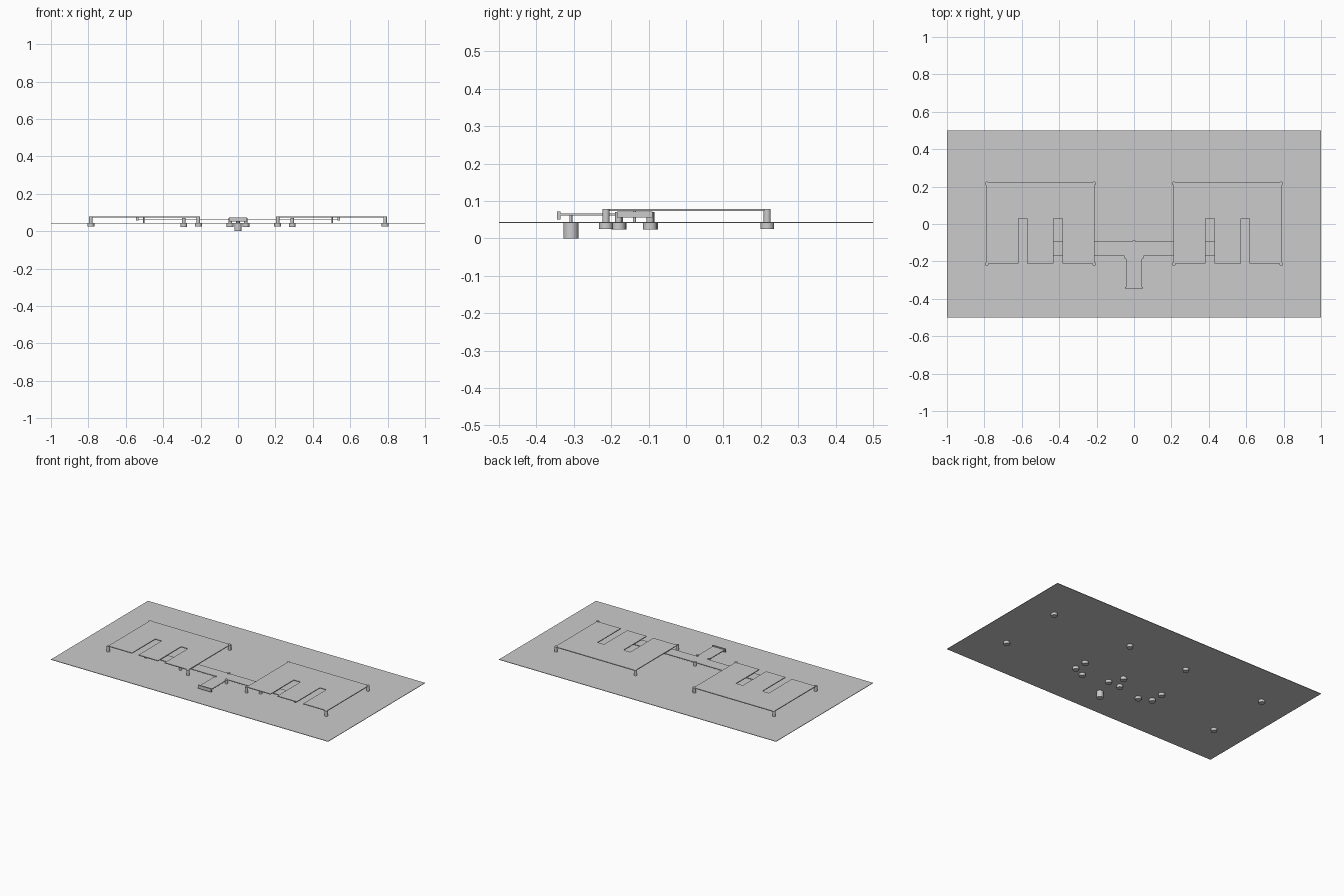
import bpy, bmesh

if "Cube" in bpy.data.objects:
    bpy.data.objects.remove(bpy.data.objects["Cube"])


def prism(name, points, z0, z1):
    """Extrude a flat outline from z0 to z1."""
    bm = bmesh.new()
    face = bm.faces.new([bm.verts.new((x, y, z0)) for x, y in points])
    res = bmesh.ops.extrude_face_region(bm, geom=[face])
    top = [v for v in res["geom"] if isinstance(v, bmesh.types.BMVert)]
    bmesh.ops.translate(bm, verts=top, vec=(0, 0, z1 - z0))
    bmesh.ops.recalc_face_normals(bm, faces=bm.faces)
    mesh = bpy.data.meshes.new(name)
    bm.to_mesh(mesh)
    bm.free()
    ob = bpy.data.objects.new(name, mesh)
    bpy.context.collection.objects.link(ob)
    return ob


def block(name, x0, x1, y0, y1, z0, z1):
    return prism(name, [(x0, y0), (x1, y0), (x1, y1), (x0, y1)], z0, z1)


def rod(name, x, y, r, z0, z1):
    bpy.ops.mesh.primitive_cylinder_add(vertices=32, radius=r, depth=z1 - z0,
                                        location=(x, y, (z0 + z1) / 2))
    ob = bpy.context.object
    ob.name = name
    bpy.ops.object.shade_smooth_by_angle()


PLATE_LO, PLATE_HI = 0.0415, 0.0445


def peg(name, x, y, foot, top):
    """Guide post above the plate with a wider foot below it."""
    rod(name + "_post", x, y, 0.0095, PLATE_LO, top)
    rod(name + "_foot", x, y, 0.0185, foot, PLATE_LO)


# base sheet
block("base_sheet", -1, 1, -0.5, 0.5, PLATE_LO, PLATE_HI)

for s in (-1, 1):
    # raised panel with two open slots
    panel = [(0.21, 0.222), (0.21, -0.21), (0.382, -0.21), (0.382, 0.029),
             (0.431, 0.029), (0.431, -0.21), (0.571, -0.21), (0.571, 0.029),
             (0.618, 0.029), (0.618, -0.21), (0.79, -0.21), (0.79, 0.222)]
    prism("slotted_panel", [(s * x, y) for x, y in panel], 0.073, 0.078)
    # panel corner pegs
    for x in (0.212, 0.787):
        for y in (-0.214, 0.217):
            peg("panel_peg", s * x, y, 0.025, 0.079)
    # slider guide pegs
    for x, y in ((0.29, -0.18), (0.29, -0.096), (0.042, -0.178)):
        peg("guide_peg", s * x, y, 0.0235, 0.07)
    # slider end flange and pin
    block("end_flange", s * 0.533, s * 0.545, -0.185, -0.09, 0.056, 0.072)
    rod("slider_pin", s * 0.505, -0.138, 0.004, PLATE_HI, 0.075)
peg("centre_guide_peg", 0, -0.094, 0.0235, 0.07)

# T-shaped slider with front handle flange
slider = [(-0.54, -0.094), (-0.54, -0.171), (-0.043, -0.171), (-0.043, -0.34)]
prism("slider", slider + [(-x, y) for x, y in reversed(slider)], 0.0615, 0.066)
block("handle_flange", -0.047, 0.047, -0.345, -0.336, 0.051, 0.072)

# actuator hanging below the sheet and its shaft
rod("actuator_body", 0, -0.308, 0.02, 0, PLATE_LO)
rod("actuator_shaft", 0, -0.308, 0.004, PLATE_LO, 0.0615)
